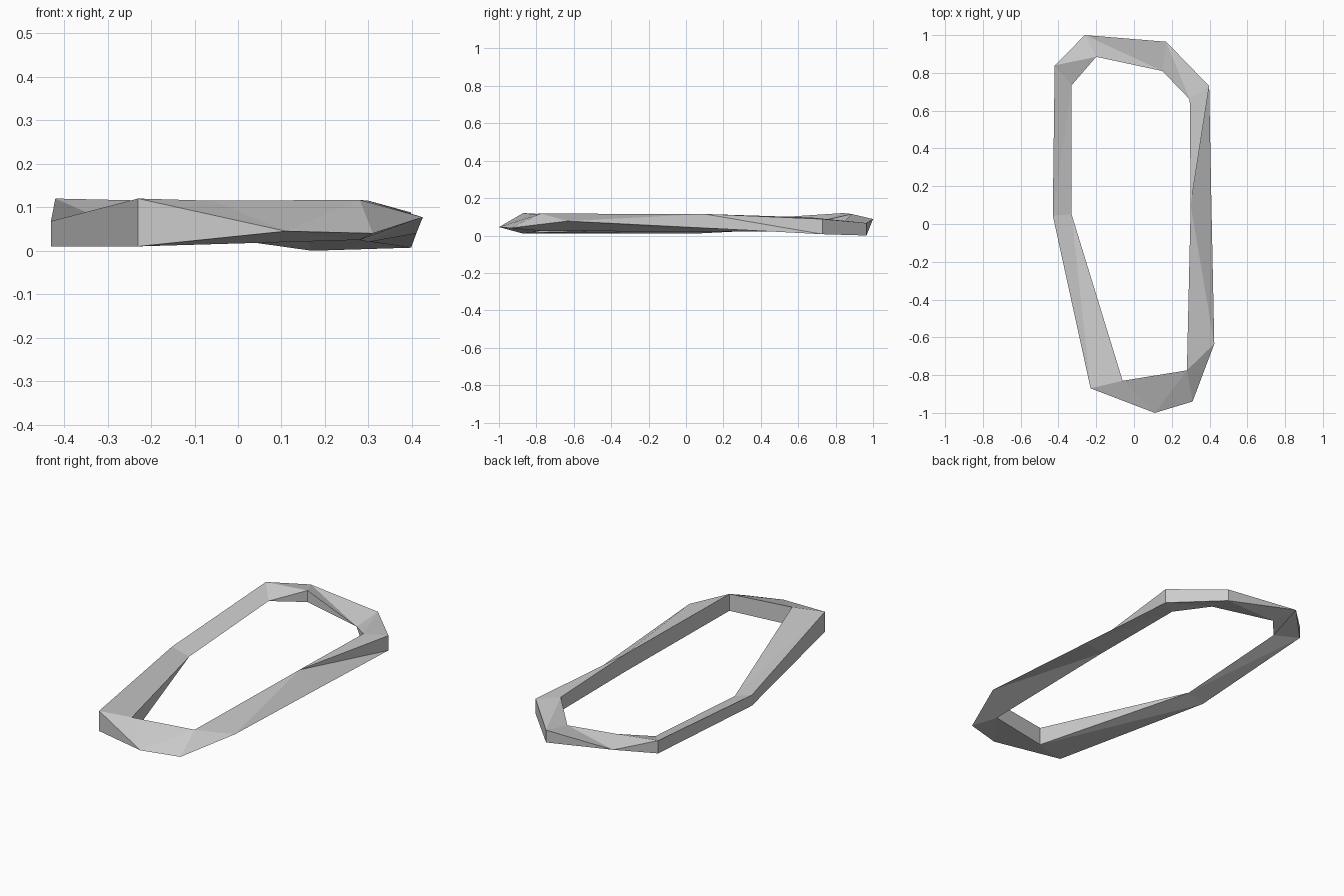
import bpy
import bmesh

default_cube = bpy.data.objects.get("Cube")
if default_cube is not None:
    bpy.data.objects.remove(default_cube, do_unlink=True)


def make_material(name, colour):
    material = bpy.data.materials.new(name)
    material.use_nodes = True
    material.diffuse_color = colour
    material.node_tree.nodes["Principled BSDF"].inputs["Base Color"].default_value = colour
    return material


# The front corner is shared by three stations: inner x, inner y, bottom z, top z
front_corner = (.28, -.775, .025, .117)

# Each station round the frame: outer (x, y, bottom, top), inner (x, y, bottom, top)
stations = [
    ((.425, -.635, .077, .077), front_corner),
    ((.41, .1, .04, .04), (.3, .1, .02, .115)),
    ((.398, .73, .007, .088), (.295, .66, .022, .097)),
    ((.17, .965, .0, .067), (.15, .81, .04, .04)),
    ((-.26, 1, .088, .088), (-.2, .885, .052, .115)),
    ((-.42, .84, .05, .12), (-.33, .735, .08, .08)),
    ((-.43, .045, .01, .068), (-.33, .05, .038, .038)),
    ((-.23, -.87, .01, .12), (-.06, -.83, .015, .115)),
    ((.11, -1, .045, .045), front_corner),
    ((.31, -.94, .04, .04), front_corner),
]
pinched_station = 1


def cross_section(outer, inner, pinched):
    """Corners in order: outer bottom, outer top, inner top, inner bottom."""
    outer_x, outer_y, outer_low, outer_high = outer
    inner_x, inner_y, inner_low, inner_high = inner
    inner_top = (inner_x, inner_y, inner_high)
    outer_top = inner_top if pinched else (outer_x, outer_y, outer_high)
    return [(outer_x, outer_y, outer_low), outer_top,
            inner_top, (inner_x, inner_y, inner_low)]


def build_frame(name, material):
    bm = bmesh.new()
    rings = []
    for index, (outer, inner) in enumerate(stations):
        section = cross_section(outer, inner, index == pinched_station)
        rings.append([bm.verts.new(corner) for corner in section])

    # Bridge neighbouring sections with faceted strips
    for index, ring in enumerate(rings):
        following = rings[(index + 1) % len(rings)]
        for side in range(len(ring)):
            corner = (side + 1) % len(ring)
            bm.faces.new((ring[side], ring[corner], following[side]))
            bm.faces.new((ring[corner], following[corner], following[side]))

    # Collapse the edges where the section narrows to a ridge
    bmesh.ops.remove_doubles(bm, verts=bm.verts[:], dist=.0001)
    bmesh.ops.recalc_face_normals(bm, faces=bm.faces[:])

    mesh = bpy.data.meshes.new(name)
    bm.to_mesh(mesh)
    bm.free()
    mesh.materials.append(material)
    frame = bpy.data.objects.new(name, mesh)
    bpy.context.collection.objects.link(frame)
    return frame


build_frame("faceted_frame", make_material("light_grey", (.6, .6, .6, 1)))
